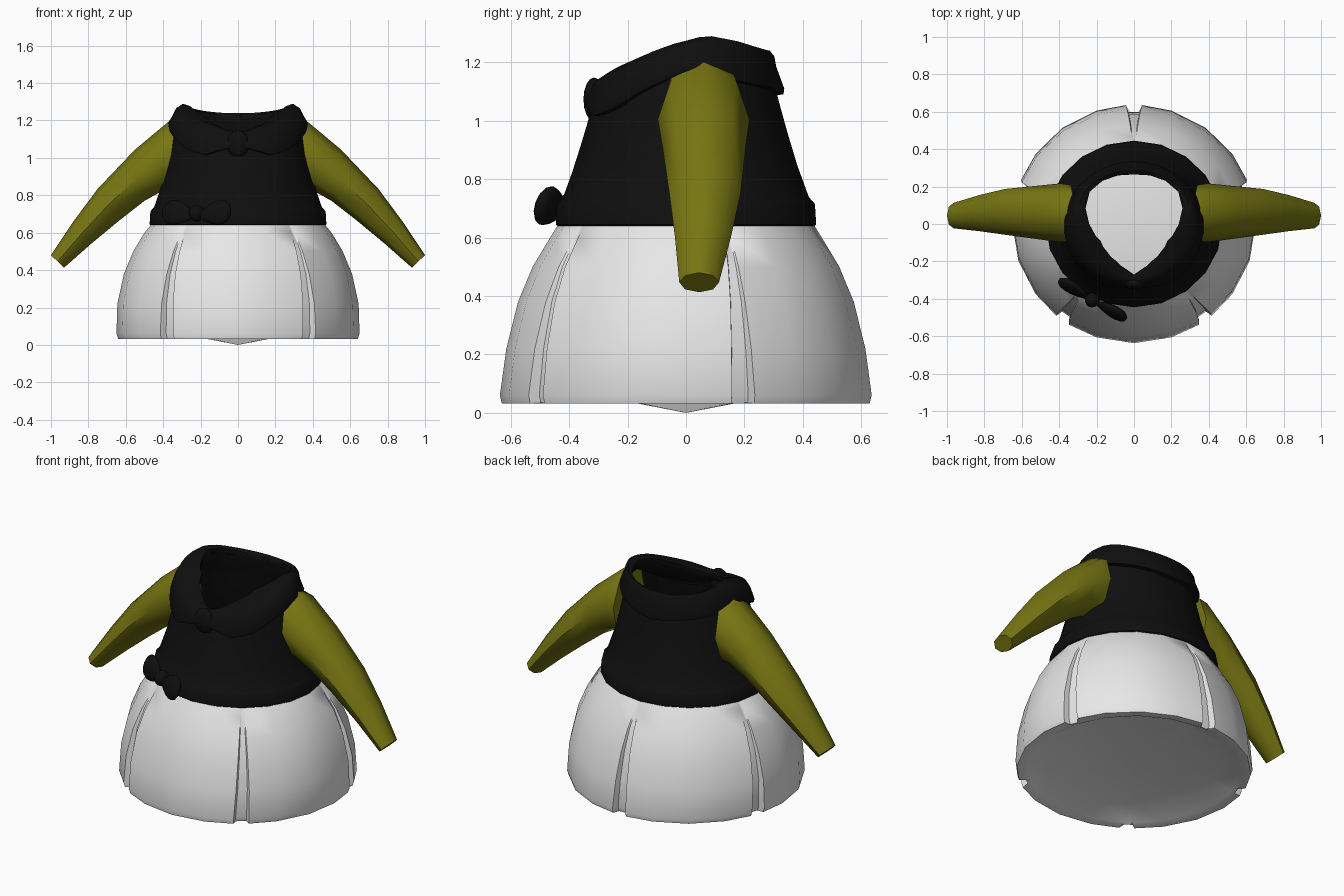
import bpy, bmesh, math
from mathutils import Matrix, Vector

if "Cube" in bpy.data.objects:
    bpy.data.objects.remove(bpy.data.objects["Cube"])


def material(name, rgb):
    m = bpy.data.materials.new(name)
    m.diffuse_color = (*rgb, 1)
    m.use_nodes = True
    m.node_tree.nodes["Principled BSDF"].inputs["Base Color"].default_value = m.diffuse_color
    return m


WHITE = material("soft_white", (0.8, 0.8, 0.8))
BLACK = material("black", (0.0045, 0.0045, 0.0045))
OLIVE = material("olive", (0.186, 0.18, 0.006))


def lerp(table, x, i=1):
    """Interpolate column i of a table sorted by its first column."""
    if x <= table[0][0]:
        return table[0][i]
    for a, b in zip(table, table[1:]):
        if x <= b[0]:
            return a[i] + (b[i] - a[i]) * (x - a[0]) / (b[0] - a[0])
    return table[-1][i]


def finish(bm, name, mat, angle=40):
    bmesh.ops.recalc_face_normals(bm, faces=bm.faces)
    me = bpy.data.meshes.new(name)
    bm.to_mesh(me)
    bm.free()
    me.materials.append(mat)
    ob = bpy.data.objects.new(name, me)
    bpy.context.collection.objects.link(ob)
    bpy.ops.object.select_all(action='DESELECT')
    ob.select_set(True)
    bpy.context.view_layer.objects.active = ob
    bpy.ops.object.shade_smooth_by_angle(angle=math.radians(angle))
    return ob


def loft(rings, name, mat, caps=(), apex=None, wrap=False, angle=40):
    """Skin a list of closed rings; optionally cap ends or close to an apex."""
    bm = bmesh.new()
    vs = [[bm.verts.new(p) for p in r] for r in rings]
    n = len(vs[0])
    pairs = list(zip(vs, vs[1:])) + ([(vs[-1], vs[0])] if wrap else [])
    for a, b in pairs:
        for i in range(n):
            j = (i + 1) % n
            bm.faces.new((a[i], a[j], b[j], b[i]))
    for c in caps:
        bm.faces.new(vs[c])
    if apex:
        t = bm.verts.new(apex)
        for i in range(n):
            bm.faces.new((vs[-1][i], vs[-1][(i + 1) % n], t))
    return finish(bm, name, mat, angle)


# Skirt: five panels divided by pleats that fade out towards the waist
SKIRT = [(0.64, 0.467, 0.44), (0.6, 0.5, 0.465), (0.5, 0.56, 0.525), (0.38, 0.61, 0.575),
         (0.22, 0.645, 0.615), (0.06, 0.65, 0.637), (0.032, 0.64, 0.63)]


def skirt_ring(z, rx, ry):
    fade = 1 - (z / 0.64) ** 1.5
    width = 1.2 + 2.6 * fade
    ring = []
    for k in range(5):
        centre = 18 + 72 * k
        for off, deep in ((-width, 0), (-width * 0.75, 1), (width * 0.75, 1), (width, 0),
                          (18, 0), (36, 0), (54, 0)):
            t = math.radians(centre + off)
            d = 0.038 * fade * deep
            ring.append(((rx - d) * math.cos(t), (ry - d) * math.sin(t), z))
    return ring


rings = [skirt_ring(*s) for s in SKIRT]
for r, z in ((0.58, 0.037), (0.475, 0.092)):
    rings.append([(r * x / math.hypot(x, y), r * y / math.hypot(x, y), z)
                  for x, y, _ in rings[0]])
loft(rings, "skirt", WHITE, apex=(0, 0, 0))

# Bodice: tapered oval body with a sloping neckline
BODY = [(0.64, 0.467, 0.44), (0.72, 0.462, 0.435), (0.74, 0.447, 0.42), (0.85, 0.41, 0.38),
        (1.0, 0.375, 0.335), (1.2, 0.34, 0.283), (1.3, 0.30, 0.26)]
NECK_R = [(-90, 0.27), (-66, 0.22), (-27, 0.20), (7, 0.25), (25, 0.286), (42, 0.297),
          (64, 0.277), (90, 0.265)]
NECK_Z = [(-0.28, 1.14), (-0.2, 1.185), (-0.05, 1.26), (0.07, 1.293), (0.2, 1.27), (0.3, 1.235)]
COLLAR_Z = [(-90, 1.065), (-78, 1.045), (-62, 1.015), (-45, 1.045), (-25, 1.11), (0, 1.17),
            (40, 1.13), (90, 1.09)]


def fold(deg):
    """Fold an angle to its mirrored value between -90 and 90."""
    return math.degrees(math.asin(max(-1, min(1, math.sin(math.radians(deg))))))


def body(deg, z, out=0.0):
    t = math.radians(deg)
    return Vector(((lerp(BODY, z, 1) + out) * math.cos(t), (lerp(BODY, z, 2) + out) * math.sin(t), z))


def neck(deg, dz=0.0):
    t = math.radians(deg)
    r = lerp(NECK_R, fold(deg))
    y = r * math.sin(t)
    return Vector((r * math.cos(t), y, lerp(NECK_Z, y * 1.08) + dz))


ANGLES = [-90 + 18 * k for k in range(20)]
rings = [[body(a, z) for a in ANGLES] for z in (0.635, 0.72, 0.74)]
for f in (0.25, 0.5, 0.75, 1):
    rings.append([body(a, 0.74 + f * (neck(a).z - 0.07 - 0.74)) for a in ANGLES])
rings.append([neck(a, -0.035) for a in ANGLES])
loft(rings, "bodice", BLACK)

# Waistband: slim raised strip over the skirt seam
loft([[body(a, z, o) for a in ANGLES] for z, o in
      ((0.64, 0.0), (0.645, 0.006), (0.715, 0.006), (0.73, 0.0))], "waistband", BLACK)


# Collar: folded over the neckline, with rounded lobes at the front
def collar_section(a):
    low = lerp(COLLAR_Z, fold(a))
    n = neck(a)
    mid = min(max(low + 0.035, n.z - 0.055), n.z - 0.02)
    shoulder = body(a, mid, 0.022)
    crest = n.lerp(Vector((shoulder.x, shoulder.y, n.z)), 0.5)
    upper = n.lerp(Vector((shoulder.x, shoulder.y, n.z)), 0.85)
    return [n + Vector((0, 0, -0.04)), n + Vector((0, 0, -0.012)), crest,
            upper + Vector((0, 0, -0.02)), shoulder, body(a, low + 0.02, 0.03),
            body(a, low, 0.022), body(a, low - 0.003, -0.005)]


loft([collar_section(-90 + 9 * k) for k in range(40)], "collar", BLACK, wrap=True, angle=60)


def ellipsoid(name, matrix, size, taper=0.0):
    """Squashed ball, optionally narrowed towards local x = -1."""
    bm = bmesh.new()
    bmesh.ops.create_uvsphere(bm, u_segments=14, v_segments=8, radius=1)
    for v in bm.verts:
        s = 1 - taper * (1 - v.co.x) / 2
        v.co = Vector((v.co.x * size[0], v.co.y * size[1] * s, v.co.z * size[2] * s))
    bm.transform(matrix)
    if matrix.determinant() < 0:
        bmesh.ops.reverse_faces(bm, faces=bm.faces)
    return finish(bm, name, BLACK, 60)


# Collar button
ellipsoid("collar_button", Matrix.Translation((0, -0.315, 1.073)), (0.062, 0.036, 0.075))

# Waist bow: two loops and a knot, leaning against the slope of the dress
bow = (Matrix.Translation((-0.222, -0.405, 0.705)) @ Matrix.Rotation(math.radians(-30), 4, 'Z')
       @ Matrix.Rotation(math.radians(-18), 4, 'X'))
for side, label in ((1, "right"), (-1, "left")):
    place = (bow @ Matrix.Diagonal((side, 1, 1, 1)) @ Matrix.Translation((0.112, 0, 0))
             @ Matrix.Rotation(math.radians(-8), 4, 'Y'))
    ellipsoid("bow_loop_" + label, place, (0.1, 0.038, 0.092), 0.6)
ellipsoid("bow_knot", bow, (0.04, 0.042, 0.045))

# Sleeves: (upper x, upper z, lower x, lower z, half width, centre y)
SLEEVE = [(0.325, 1.215, 0.35, 0.82, 0.15, 0.058), (0.37, 1.195, 0.42, 0.815, 0.157, 0.06),
          (0.55, 1.045, 0.5, 0.77, 0.142, 0.062), (0.75, 0.835, 0.635, 0.665, 0.122, 0.065),
          (0.88, 0.66, 0.78, 0.545, 0.096, 0.058), (1.0, 0.48, 0.93, 0.413, 0.068, 0.045)]
for side, label in ((1, "right"), (-1, "left")):
    rings = []
    for ux, uz, lx, lz, w, cy in SLEEVE:
        ring = []
        for k in range(8):
            t = k * math.pi / 4
            c = math.cos(t) / 2
            ring.append((side * ((ux + lx) / 2 + (ux - lx) * c), cy + w * math.sin(t),
                         (uz + lz) / 2 + (uz - lz) * c))
        rings.append(ring)
    loft(rings, "sleeve_" + label, OLIVE, caps=(0, -1), angle=50)
